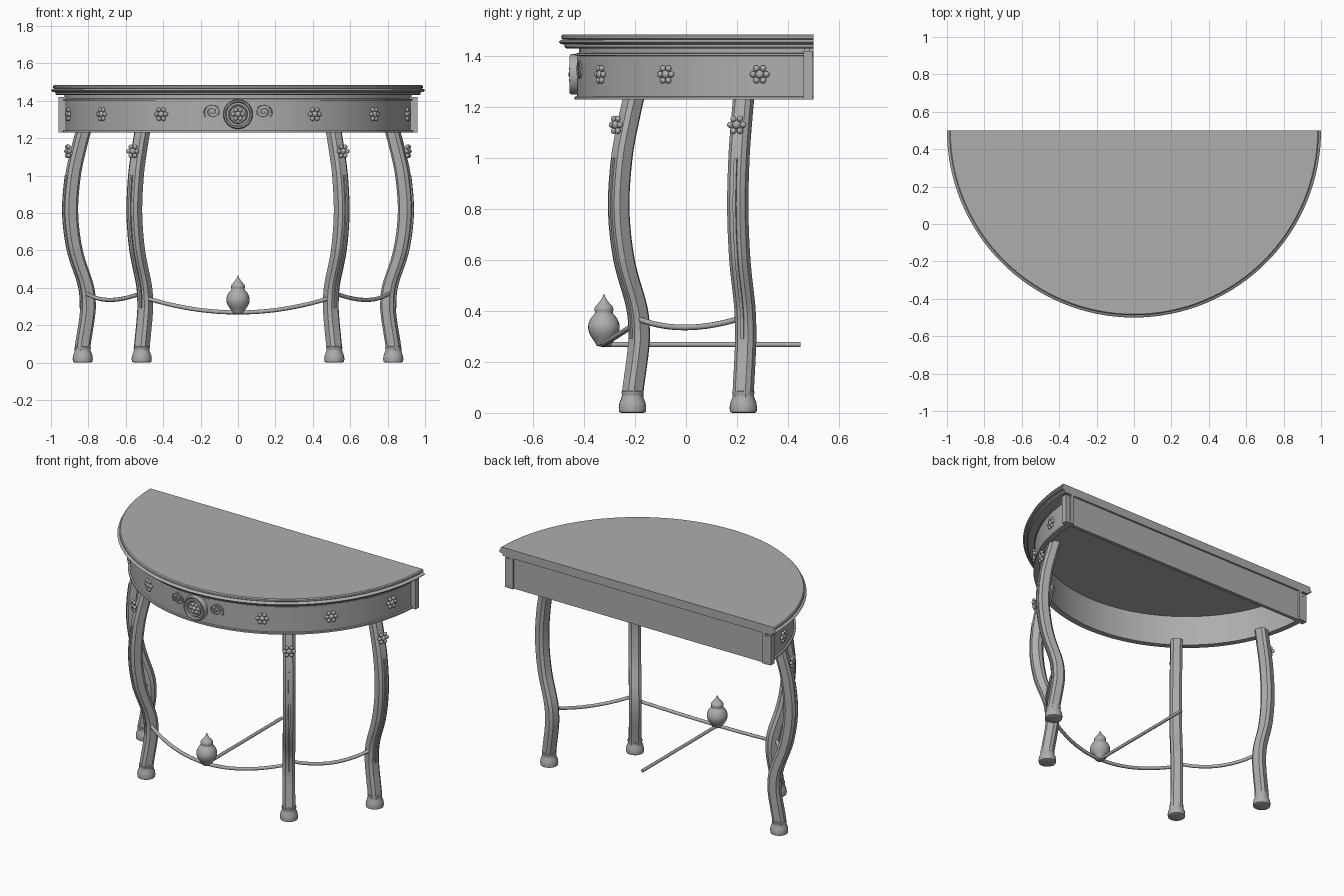
import bpy, bmesh, math
from mathutils import Matrix, Vector

if "Cube" in bpy.data.objects:
    bpy.data.objects.remove(bpy.data.objects["Cube"])

grey = bpy.data.materials.new("grey")
grey.diffuse_color = (0.42, 0.42, 0.42, 1)
grey.use_nodes = True
grey.node_tree.nodes["Principled BSDF"].inputs["Base Color"].default_value = grey.diffuse_color
CY = 0.5  # centre of the half circle


def finish(name, bm, angle=35):
    bmesh.ops.remove_doubles(bm, verts=bm.verts, dist=1e-5)
    bmesh.ops.recalc_face_normals(bm, faces=bm.faces)
    me = bpy.data.meshes.new(name)
    bm.to_mesh(me)
    bm.free()
    me.materials.append(grey)
    me.shade_smooth()
    me.set_sharp_from_angle(angle=math.radians(angle))
    ob = bpy.data.objects.new(name, me)
    bpy.context.collection.objects.link(ob)
    return ob


def skin(bm, rings, loop=False, caps=True):
    """Bridge rings of points into a closed surface."""
    vs = [[bm.verts.new(p) for p in r] for r in rings]
    n = len(vs[0])
    for a, b in zip(vs, vs[1:] + (vs[:1] if loop else [])):
        for i in range(n):
            j = (i + 1) % n
            bm.faces.new((a[i], a[j], b[j], b[i]))
    if caps and not loop:
        bm.faces.new(vs[0])
        bm.faces.new(vs[-1])


def half_round(name, profile, n=64):
    """Sweep a closed (radius, z) profile along the front half circle."""
    bm = bmesh.new()
    rings = []
    for i in range(n + 1):
        a = math.pi + math.pi * i / n
        rings.append([(r * math.cos(a), CY + r * math.sin(a), z) for r, z in profile])
    skin(bm, rings)
    return finish(name, bm)


def lathe(name, profile, x, y, n=24):
    bm = bmesh.new()
    rings = [[(x + r * math.cos(t), y + r * math.sin(t), z)
              for t in (2 * math.pi * k / n for k in range(n))] for r, z in profile]
    skin(bm, rings)
    return finish(name, bm, 50)


def box(name, x0, x1, y0, y1, z0, z1):
    bm = bmesh.new()
    skin(bm, [[(x0, y0, z), (x1, y0, z), (x1, y1, z), (x0, y1, z)] for z in (z0, z1)])
    return finish(name, bm)


def tube(name, pts, radius, sides=2):
    cu = bpy.data.curves.new(name, 'CURVE')
    cu.dimensions = '3D'
    cu.bevel_depth = radius
    cu.bevel_resolution = sides
    cu.use_fill_caps = True
    sp = cu.splines.new('POLY')
    sp.points.add(len(pts) - 1)
    for p, co in zip(sp.points, pts):
        p.co = (*co, 1)
    ob = bpy.data.objects.new(name, cu)
    bm = bmesh.new()
    bm.from_mesh(bpy.data.meshes.new_from_object(ob))
    bpy.data.objects.remove(ob)
    return finish(name, bm, 50)


def smooth_path(pts, steps=8):
    """Catmull-Rom through 2D points."""
    p = [Vector(q) for q in pts]
    p = [2 * p[0] - p[1]] + p + [2 * p[-1] - p[-2]]
    out = []
    for a, b, c, d in zip(p, p[1:], p[2:], p[3:]):
        for s in range(steps):
            t = s / steps
            out.append(0.5 * (2 * b + (c - a) * t + (2 * a - 5 * b + 4 * c - d) * t * t
                              + (3 * b - a - 3 * c + d) * t ** 3))
    return out + [p[-2]]


def outward(a, r, z):
    """Frame on the half circle: local z points outward, local y up."""
    o = Vector((math.cos(a), math.sin(a), 0))
    up = Vector((0, 0, 1))
    m = Matrix((up.cross(o), up, o)).transposed().to_4x4()
    m.translation = (r * o.x, CY + r * o.y, z)
    return m


def ball(bm, m, x, y, size, depth):
    bmesh.ops.create_uvsphere(bm, u_segments=12, v_segments=8, radius=1,
                              matrix=m @ Matrix.Translation((x, y, 0))
                              @ Matrix.Diagonal((size, size, depth, 1)))


def flower(name, a, r, z, spread=0.027, petal=0.0125, heart=0.017):
    bm = bmesh.new()
    m = outward(a, r, z)
    ball(bm, m, 0, 0, heart, 0.014)
    for k in range(6):
        t = k * math.pi / 3
        ball(bm, m, spread * math.cos(t), spread * math.sin(t), petal, 0.011)
    return finish(name, bm, 60)


# Tabletop with beaded edge
half_round("tabletop", [(0, 1.43), (0.97, 1.43), (0.976, 1.436), (0.976, 1.445),
                        (0.992, 1.447), (1.0, 1.455), (0.992, 1.463), (0.982, 1.465),
                        (0.988, 1.469), (0.988, 1.479), (0.982, 1.485), (0, 1.485)])

# Curved apron: neck, wall and thin mouldings
half_round("apron", [(0.9, 1.23), (0.937, 1.23), (0.937, 1.24), (0.927, 1.242),
                     (0.927, 1.4), (0.934, 1.402), (0.934, 1.41), (0.92, 1.412),
                     (0.92, 1.432), (0.9, 1.432)])
box("back_panel", -0.93, 0.93, 0.465, 0.487, 1.23, 1.432)
for s in (-1, 1):
    box("corner_post", s * 0.915, s * 0.96, 0.46, 0.497, 1.23, 1.42)

# Legs, feet, ridges and leg flowers
leg_path = smooth_path([(0.876, 0.06), (0.873, 0.1), (0.85, 0.24), (0.845, 0.32), (0.858, 0.42),
                        (0.918, 0.6), (0.944, 0.8), (0.929, 1.0), (0.895, 1.15), (0.87, 1.24)])
H, C = 0.037, 0.021
section = [(H, -C), (H, C), (C, H), (-C, H), (-H, C), (-H, -C), (-C, -H), (C, -H)]
ridge = [(0.03, -0.006), (0.045, -0.006), (0.045, 0.006), (0.03, 0.006)]
foot = [(0.044, 0), (0.052, 0.004), (0.054, 0.02), (0.051, 0.04), (0.043, 0.06),
        (0.041, 0.074), (0.044, 0.078), (0.043, 0.084), (0.034, 0.087)]


def sweep_leg(name, a, path, sec):
    o = Vector((math.cos(a), math.sin(a), 0))
    t = Vector((-o.y, o.x, 0))
    bm = bmesh.new()
    skin(bm, [[Vector((0, CY, z)) + o * (r + u) + t * v for u, v in sec] for r, z in path])
    return finish(name, bm, 30)


for fx, fy, label in ((0.515, -0.21, "front"), (0.83, 0.225, "back")):
    for s in (-1, 1):
        a = math.atan2(fy - CY, s * fx)
        sweep_leg(label + "_leg", a, leg_path, section)
        sweep_leg(label + "_leg_ridge", a, [p for p in leg_path if 0.29 < p[1] < 1.01], ridge)
        lathe(label + "_foot", foot, s * fx, fy)
        flower(label + "_leg_flower", a, 0.958, 1.13)

# Apron flowers
for x, y in ((0.41, -0.335), (0.73, -0.08), (0.905, 0.29)):
    for s in (-1, 1):
        flower("apron_flower", math.atan2(y - CY, s * x), 0.932, 1.328)

# Central medallion: disc, rings and flower
front = -math.pi / 2
bm = bmesh.new()
mid = outward(front, 0.925, 1.328)
prof = [(0, 0), (0.079, 0), (0.079, 0.024), (0.074, 0.032), (0.067, 0.032),
        (0.062, 0.022), (0.052, 0.022), (0.048, 0.027), (0.043, 0.022), (0, 0.022)]
skin(bm, [[mid @ Vector((r * math.cos(t), r * math.sin(t), h)) for r, h in prof]
          for t in (2 * math.pi * k / 40 for k in range(40))], loop=True)
finish("medallion", bm, 40)
flower("medallion_flower", front, 0.948, 1.328, 0.026, 0.012, 0.016)

# Scrolls beside the medallion
for s in (-1, 1):
    pts = []
    for k in range(49):
        t = k / 48
        ang = -0.7 + t * 4.2 * math.pi
        rad = 0.042 * (1 - t) + 0.006
        u = s * (0.138 + rad * math.cos(ang))
        v = 1.342 + 0.85 * rad * math.sin(ang)
        w = front + u / 0.93
        pts.append((0.93 * math.cos(w), CY + 0.93 * math.sin(w), v))
    tube("scroll", pts, 0.005, 1)

# Stretchers
N = 24
tube("front_stretcher", [(0.5 * t, -0.325 + 0.125 * t * t, 0.268 + 0.08 * t * t)
                         for t in (-1 + 2 * k / N for k in range(N + 1))], 0.011)
for s in (-1, 1):
    pts = []
    for k in range(N + 1):
        t = k / N
        bow = 4 * t * (1 - t)
        pts.append((s * (0.52 + 0.29 * t + 0.02 * bow), -0.19 + 0.4 * t - 0.015 * bow,
                    0.37 - 0.035 * bow))
    tube("side_stretcher", pts, 0.011)
tube("rear_stretcher", [(0, -0.325, 0.268), (0, 0.45, 0.268)], 0.01)

# Finial
lathe("finial", smooth_path([(0.001, 0.26), (0.026, 0.263), (0.036, 0.278), (0.056, 0.31),
                             (0.062, 0.34), (0.052, 0.37), (0.036, 0.39), (0.037, 0.405),
                             (0.034, 0.417), (0.018, 0.435), (0.008, 0.45), (0.001, 0.466)], 3),
      0, -0.322)
